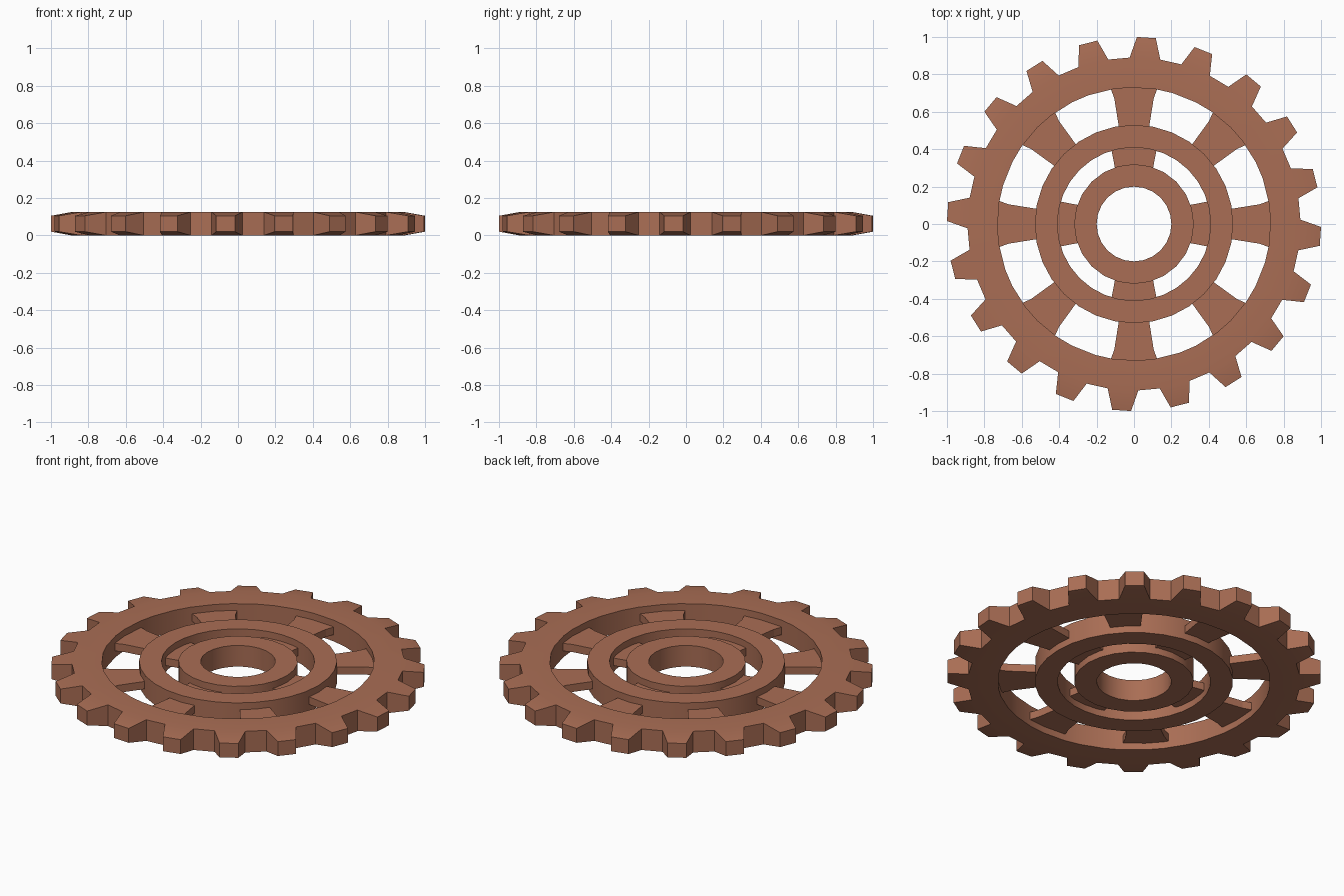
import bpy, bmesh, math

if "Cube" in bpy.data.objects:
    bpy.data.objects.remove(bpy.data.objects["Cube"])

H = 0.125          # full thickness
MID = H / 2
TEETH = 20
PITCH = 2 * math.pi / TEETH

copper = bpy.data.materials.new("copper brown")
copper.diffuse_color = (0.40, 0.155, 0.09, 1)
copper.use_nodes = True
copper.node_tree.nodes["Principled BSDF"].inputs["Base Color"].default_value = copper.diffuse_color


def polar(r, a, z):
    return (r * math.cos(a), r * math.sin(a), z)


def finish(name, bm, smooth=True):
    bmesh.ops.recalc_face_normals(bm, faces=bm.faces)
    me = bpy.data.meshes.new(name)
    bm.to_mesh(me)
    bm.free()
    me.materials.append(copper)
    ob = bpy.data.objects.new(name, me)
    bpy.context.collection.objects.link(ob)
    if smooth:
        bpy.ops.object.select_all(action='DESELECT')
        ob.select_set(True)
        bpy.context.view_layer.objects.active = ob
        bpy.ops.object.shade_smooth_by_angle(angle=math.radians(30))
    return ob


def ring(bm, r_in, r_out, angles):
    """Flat ring with a square section; returns its outer wall faces."""
    profile = [(r_in, 0), (r_out, 0), (r_out, H), (r_in, H)]
    loops = [[bm.verts.new(polar(r, a, z)) for r, z in profile] for a in angles]
    outer = []
    for i, a in enumerate(loops):
        b = loops[(i + 1) % len(loops)]
        for k in range(4):
            n = (k + 1) % 4
            f = bm.faces.new((a[k], b[k], b[n], a[n]))
            if k == 1:
                outer.append(f)
    return outer


# Toothed rim: every second outer wall face grows into a tapered tooth
bm = bmesh.new()
root_half, tip_half = math.radians(5.3), math.radians(2.9)
offset = math.radians(-3.8)
angles = [offset + i * PITCH + s * root_half for i in range(TEETH) for s in (-1, 1)]
walls = ring(bm, 0.73, 0.89, angles)
for i in range(TEETH):
    centre = offset + i * PITCH
    tip = bmesh.ops.extrude_discrete_faces(bm, faces=[walls[2 * i]])["faces"][0]
    for v in tip.verts:
        side = 1 if math.sin(math.atan2(v.co.y, v.co.x) - centre) > 0 else -1
        v.co = polar(1.0, centre + side * tip_half, 0.105 if v.co.z > MID else 0.02)
finish("toothed_rim", bm)

# Middle ring and hub
for name, r_in, r_out, n in (("middle_ring", 0.41, 0.53, 32), ("hub_ring", 0.20, 0.32, 24)):
    bm = bmesh.new()
    ring(bm, r_in, r_out, [2 * math.pi * i / n for i in range(n)])
    finish(name, bm)


def spokes(name, count, outline, z0, z1):
    """Flat spokes from (radius, half width) stations."""
    for i in range(count):
        a = 2 * math.pi * i / count
        c, s = math.cos(a), math.sin(a)
        pts = [(r, -w) for r, w in outline] + [(r, w) for r, w in reversed(outline)]
        bm = bmesh.new()
        f = bm.faces.new([bm.verts.new((c * x - s * y, s * x + c * y, z0)) for x, y in pts])
        top = bmesh.ops.extrude_face_region(bm, geom=[f])["geom"]
        for v in top:
            if isinstance(v, bmesh.types.BMVert):
                v.co.z = z1
        finish(f"{name}_{i + 1}", bm, smooth=False)


# Eight flared outer spokes and four short inner ones
spokes("outer_spoke", 8, [(0.50, 0.078), (0.67, 0.105), (0.74, 0.13)], 0.04, 0.085)
spokes("inner_spoke", 4, [(0.29, 0.10), (0.42, 0.125)], 0.04, 0.085)
